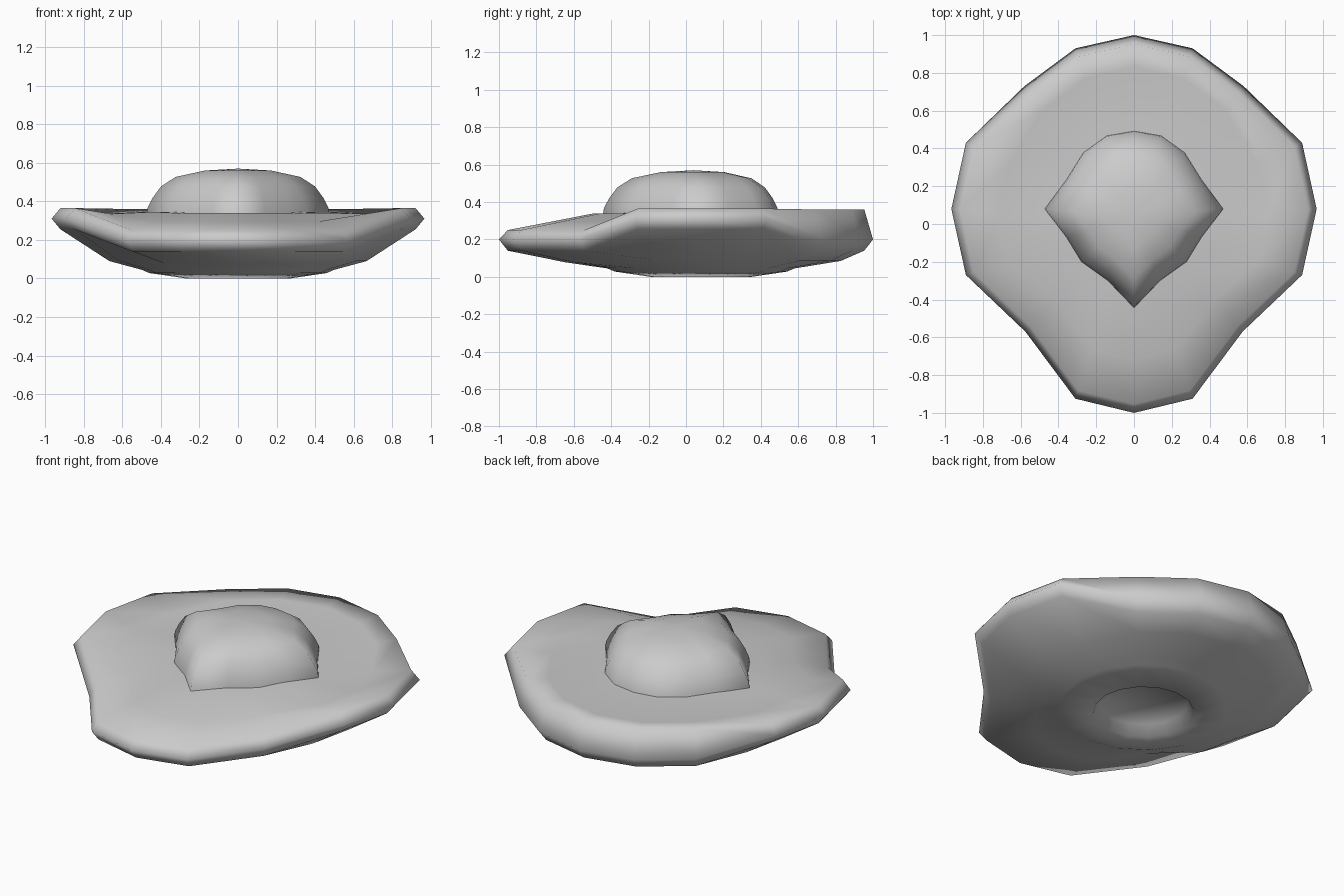
import bpy, bmesh, math

if "Cube" in bpy.data.objects:
    bpy.data.objects.remove(bpy.data.objects["Cube"])

# Half outlines, back to front; mirrored in x to give 16-sided loops
PLATE = [(0, 1), (.31, .93), (.58, .73), (.89, .43), (.967, .08),
         (.89, -.27), (.575, -.57), (.31, -.925), (0, -1)]
DOME = [(0, .495), (.145, .47), (.27, .38), (.36, .235), (.475, .08),
        (.36, -.07), (.28, -.2), (.14, -.3), (0, -.445)]
CIRCLE = [(math.sin(i * math.pi / 8), math.cos(i * math.pi / 8)) for i in range(9)]


def zone(i):
    """0 = back, 1 = side, 2 = front of the half outline."""
    return 0 if i < 3 else 1 if i < 6 else 2


def ring(half, cy, scales, heights):
    """Scale a half outline about (0, cy) per zone, set heights, mirror it."""
    pts = []
    for i, (x, y) in enumerate(half):
        s, z = scales[zone(i)], heights[zone(i)]
        pts.append((x * s, cy + (y - cy) * s, z))
    return pts + [(-x, y, z) for x, y, z in reversed(pts[1:-1])]


def loft(name, rings, start=None, end=None):
    bm = bmesh.new()
    loops = [[bm.verts.new(p) for p in r] for r in rings]
    n = len(loops[0])
    for a, b in zip(loops, loops[1:]):
        for i in range(n):
            j = (i + 1) % n
            bm.faces.new((a[i], a[j], b[j], b[i]))
    for loop, centre in ((loops[0], start), (loops[-1], end)):
        if centre:
            c = bm.verts.new(centre)
            for i in range(n):
                bm.faces.new((loop[i], loop[(i + 1) % n], c))
    bmesh.ops.recalc_face_normals(bm, faces=bm.faces)
    for f in bm.faces:
        f.smooth = True
    me = bpy.data.meshes.new(name)
    bm.to_mesh(me)
    bm.free()
    ob = bpy.data.objects.new(name, me)
    bpy.context.collection.objects.link(ob)
    return ob


def disc(r, z):
    return ring([(x * r, .08 + y * r) for x, y in CIRCLE], .08, (1,) * 3, (z,) * 3)


# Saucer body: recessed foot, underside, rolled rim, gently raised floor
loft("saucer_body", [
    disc(.24, .06), disc(.27, 0), disc(.46, .028), disc(.50, .045),
    ring(PLATE, .04, (.82, .69, .66), (.085, .09, .078)),
    ring(PLATE, 0, (.953,) * 3, (.14, .255, .14)),
    ring(PLATE, 0, (1, 1, 1), (.2, .31, .2)),
    ring(PLATE, 0, (.953,) * 3, (.36, .365, .25)),
    ring(PLATE, 0, (.83, .74, .72), (.347, .335, .295)),
    ring(PLATE, 0, (.5,) * 3, (.35, .345, .338)),
], start=(0, .08, .06), end=(0, 0, .345))

# Dome: the pinched outline shrunk along a rounded profile
PROFILE = [(1, .33), (.985, .37), (.93, .42), (.84, .478), (.68, .527), (.36, .56)]
loft("centre_dome",
     [ring(DOME, .04, (s,) * 3, (z,) * 3) for s, z in PROFILE],
     end=(0, .04, .57))
